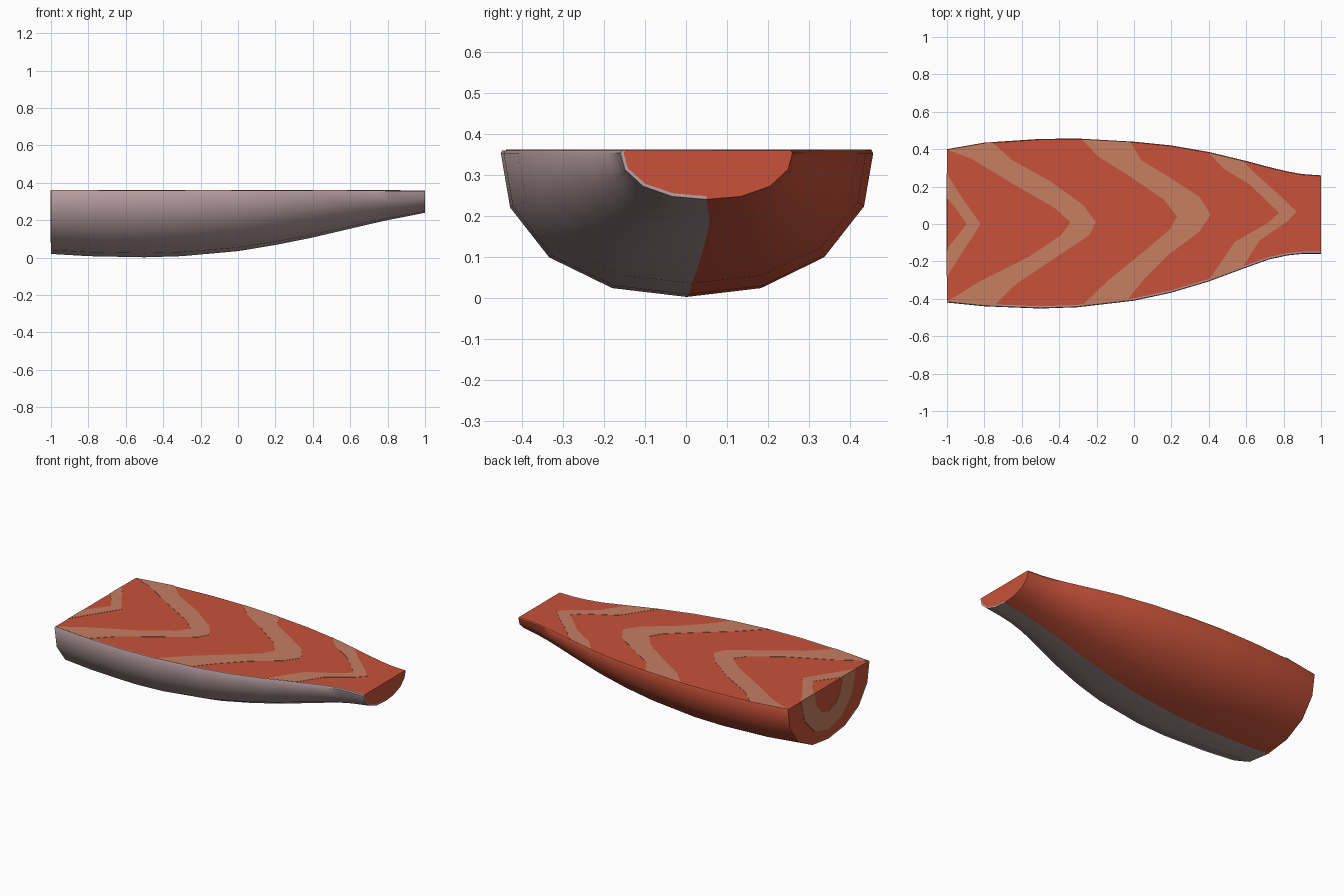
import bpy, bmesh, math

if "Cube" in bpy.data.objects:
    bpy.data.objects.remove(bpy.data.objects["Cube"])

TOP = 0.36      # height of the cut surface
SKIN = 0.008    # skin thickness


def material(name, rgb):
    m = bpy.data.materials.new(name)
    m.diffuse_color = (*rgb, 1)
    m.use_nodes = True
    m.node_tree.nodes["Principled BSDF"].inputs["Base Color"].default_value = m.diffuse_color
    return m


red = material("flesh red", (0.58, 0.085, 0.042))
tan = material("fat stripe tan", (0.57, 0.21, 0.12))
grey = material("skin grey pink", (0.50, 0.36, 0.375))

# Stations along the fillet: x, left edge y, right edge y, bottom z
STATIONS = [
    (-1.0, 0.40, -0.42, 0.020), (-0.8, 0.435, -0.44, 0.008),
    (-0.5, 0.455, -0.452, 0.002), (-0.3, 0.457, -0.445, 0.008),
    (0.0, 0.44, -0.41, 0.035), (0.2, 0.42, -0.367, 0.068),
    (0.4, 0.385, -0.307, 0.108), (0.6, 0.337, -0.233, 0.155),
    (0.72, 0.305, -0.19, 0.183), (0.82, 0.281, -0.168, 0.205),
    (0.9, 0.267, -0.16, 0.22), (1.0, 0.26, -0.16, 0.24)]
# Half cross-section, from top edge to keel
PROFILE = [(1, 0), (0.95, 0.39), (0.74, 0.73), (0.40, 0.94), (0, 1)]


def half_section(station, side, inset):
    """Points from the top edge down to the keel on one side."""
    x, left, right, bottom = station
    mid, half = (left + right) / 2, (left - right) / 2 - inset
    depth = TOP - bottom - inset
    pts = [(x, mid + side * half * c, TOP - depth * s) for c, s in PROFILE]
    pts[0] = (x, pts[0][1], TOP - 0.007)
    return [(x, pts[0][1] - side * 0.004, TOP)] + pts


def finish(name, bm, mat):
    bmesh.ops.recalc_face_normals(bm, faces=bm.faces[:])
    mesh = bpy.data.meshes.new(name)
    bm.to_mesh(mesh)
    bm.free()
    mesh.materials.append(mat)
    mesh.shade_smooth()
    mesh.set_sharp_from_angle(angle=math.radians(40))
    ob = bpy.data.objects.new(name, mesh)
    bpy.context.collection.objects.link(ob)
    return ob


def loft(name, sections, mat):
    """Join closed sections into a capped solid."""
    bm = bmesh.new()
    rings = [[bm.verts.new(p) for p in s] for s in sections]
    n = len(rings[0])
    for a, b in zip(rings, rings[1:]):
        for k in range(n):
            j = (k + 1) % n
            bm.faces.new((a[k], a[j], b[j], b[k]))
    bm.faces.new(rings[0])
    bm.faces.new(rings[-1])
    return finish(name, bm, mat)


def band(name, outer, inner, offset, mat):
    """Thin plate between two matching edge lines."""
    bm = bmesh.new()
    vo = [bm.verts.new(p) for p in outer]
    vi = [bm.verts.new(p) for p in inner]
    for k in range(len(vo) - 1):
        bm.faces.new((vo[k], vo[k + 1], vi[k + 1], vi[k]))
    ext = bmesh.ops.extrude_face_region(bm, geom=bm.faces[:], use_keep_orig=True)
    bmesh.ops.translate(bm, vec=offset, verts=[
        v for v in ext["geom"] if isinstance(v, bmesh.types.BMVert)])
    return finish(name, bm, mat)


# Flesh: solid body, slightly inset under the skin on the front side
loft("flesh", [half_section(s, 1, 0) + half_section(s, -1, SKIN)[::-1]
               for s in STATIONS], red)

# Skin: thin shell over the front half of the underside
loft("skin", [half_section(s, -1, 0) + half_section(s, -1, SKIN)[::-1]
              for s in STATIONS], grey)

# Chevron fat stripes on top: tail-side edge line and head-side edge line
STRIPES = [
    ([(-1, .27), (-.92, .14), (-.82, 0), (-.91, -.14), (-1, -.28)],
     [(-1, .14), (-.95, .08), (-.895, 0), (-.95, -.07), (-1, -.135)]),
    ([(-.76, .439), (-.65, .34), (-.45, .23), (-.27, .10), (-.205, .01),
      (-.24, -.06), (-.45, -.20), (-.63, -.32), (-.75, -.439)],
     [(-1, .397), (-.87, .35), (-.64, .21), (-.43, .09), (-.34, .01),
      (-.39, -.06), (-.57, -.18), (-.83, -.31), (-1, -.415)]),
    ([(-.02, .439), (.04, .34), (.19, .25), (.35, .145), (.41, .05),
      (.35, -.04), (.19, -.16), (.055, -.295), (-.04, -.41)],
     [(-.28, .453), (-.19, .36), (-.03, .26), (.16, .13), (.23, .04),
      (.19, -.03), (.055, -.145), (-.13, -.295), (-.28, -.438)]),
    ([(.58, .337), (.68, .24), (.80, .135), (.868, .065), (.82, .015),
      (.67, -.09), (.58, -.232)],
     [(.40, .381), (.48, .295), (.62, .21), (.775, .06), (.715, .005),
      (.54, -.095), (.40, -.30)])]
for i, (outer, inner) in enumerate(STRIPES):
    band(f"top_stripe_{i + 1}", [(x, y, TOP - 0.001) for x, y in outer],
         [(x, y, TOP - 0.001) for x, y in inner], (0, 0, 0.0025), tan)


# Curved fat stripe on the thick cut end
def arc(a, b):
    return [(-0.999, a * math.cos(t) - 0.005, TOP - b * math.sin(t))
            for t in (math.pi * k / 6 for k in range(7))]


band("end_stripe", arc(0.275, 0.28), arc(0.14, 0.165), (-0.0025, 0, 0), tan)
